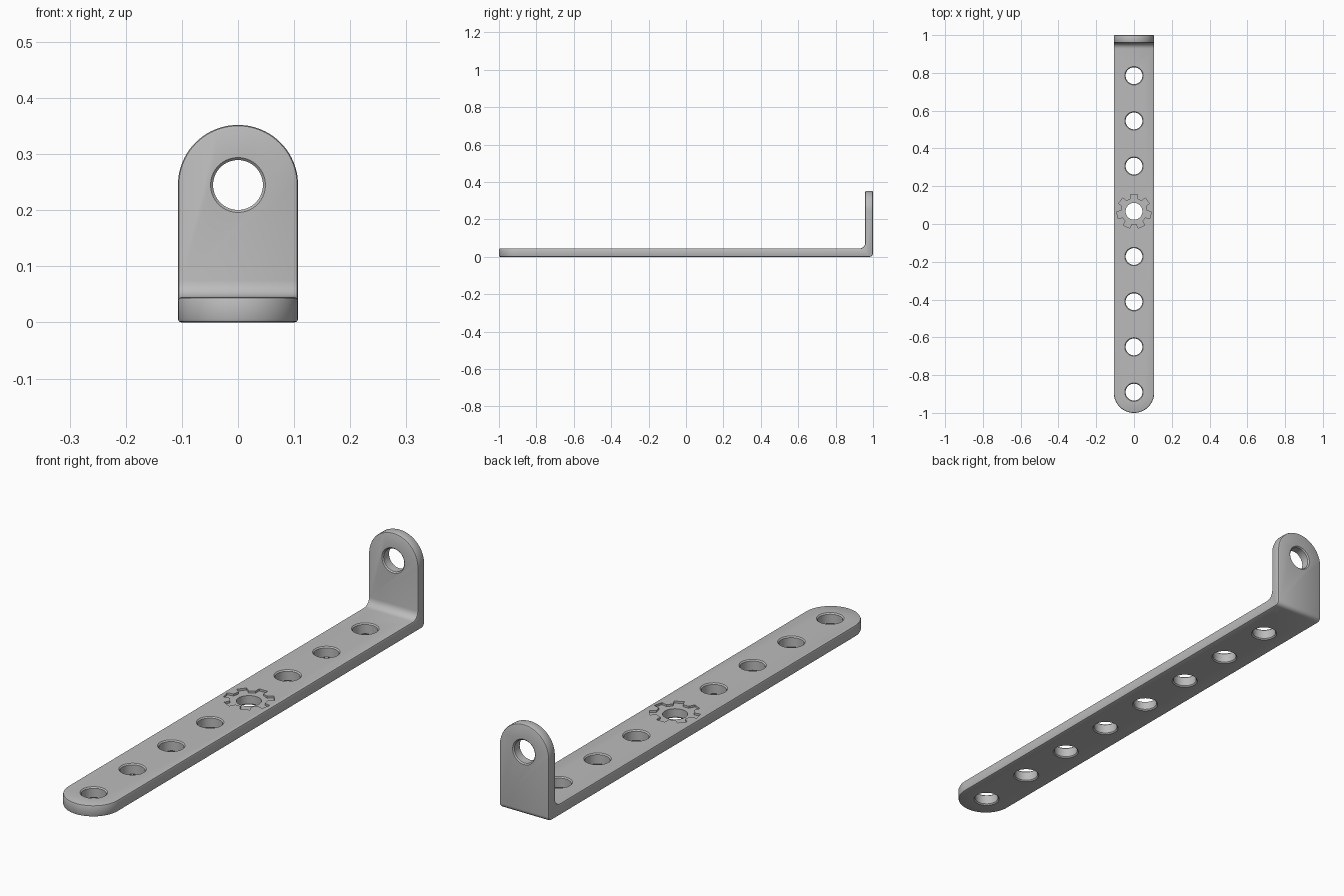
import bpy, bmesh
from math import pi, sin, cos, radians
from mathutils import Vector, Matrix

W, T, UP_T, TOP = 0.107, 0.045, 0.042, 0.352   # half width, thicknesses, height
THROUGH, RIM, CHAMFER = 0.0445, 0.049, 0.006   # hole sizes

if "Cube" in bpy.data.objects:
    bpy.data.objects.remove(bpy.data.objects["Cube"])

steel = bpy.data.materials.new("grey steel")
steel.use_nodes = True
grey = (0.5, 0.5, 0.5, 1)
steel.diffuse_color = grey
steel.node_tree.nodes["Principled BSDF"].inputs["Base Color"].default_value = grey


def finish(bm, name):
    bmesh.ops.recalc_face_normals(bm, faces=bm.faces[:])
    mesh = bpy.data.meshes.new(name)
    bm.to_mesh(mesh)
    bm.free()
    mesh.materials.append(steel)
    obj = bpy.data.objects.new(name, mesh)
    bpy.context.scene.collection.objects.link(obj)
    return obj


def prism(points, direction):
    """Closed outline extruded along a direction."""
    bm = bmesh.new()
    face = bm.faces.new([bm.verts.new(p) for p in points])
    new = bmesh.ops.extrude_face_region(bm, geom=[face])["geom"]
    bmesh.ops.translate(bm, vec=direction, verts=[v for v in new if isinstance(v, bmesh.types.BMVert)])
    bmesh.ops.recalc_face_normals(bm, faces=bm.faces[:])
    return bm


def bevel(bm, edges, offset, segments):
    bmesh.ops.bevel(bm, geom=edges, offset=offset, segments=segments, profile=0.5,
                    affect='EDGES', clamp_overlap=False)


def at(edge, test):
    return all(test(v.co) for v in edge.verts)


# Bent bar: L profile, softened bend, round ends, eased rim
inner = 1 - UP_T
profile = [(-1, 0), (1, 0), (1, TOP), (inner, TOP), (inner, T), (-1, T)]
bm = prism([(-W, y, z) for y, z in profile], Vector((2 * W, 0, 0)))
across = [e for e in bm.edges if abs(e.verts[0].co.x - e.verts[1].co.x) > W]
inside = [e for e in across if at(e, lambda c: abs(c.y - inner) < 1e-4 and abs(c.z - T) < 1e-4)]
outside = [e for e in across if at(e, lambda c: c.y > 0.999 and c.z < 1e-4)]
bevel(bm, inside, 0.03, 6)
bevel(bm, [e for e in outside if e.is_valid], 0.018, 5)
ends = [e for e in bm.edges if abs(e.verts[0].co.x - e.verts[1].co.x) < 1e-5
        and (at(e, lambda c: c.y < -0.999) or at(e, lambda c: c.z > TOP - 1e-4))]
bevel(bm, ends, W - 0.0003, 20)
bm.normal_update()
bevel(bm, [e for e in bm.edges if e.calc_face_angle(0) > radians(40)], CHAMFER, 2)
bar = finish(bm, "bent_bar")


def cut(cutter):
    mod = bar.modifiers.new(cutter.name, 'BOOLEAN')
    mod.operation, mod.solver, mod.object = 'DIFFERENCE', 'EXACT', cutter
    bpy.context.view_layer.objects.active = bar
    bpy.ops.object.modifier_apply(modifier=mod.name)
    bpy.data.objects.remove(cutter)


def hole(name, thickness, place):
    """Round cutter that flares at both faces of the plate."""
    c, d = RIM - THROUGH, 0.01
    rings = [(RIM + d, -d), (RIM, 0), (THROUGH, c), (THROUGH, thickness - c),
             (RIM, thickness), (RIM + d, thickness + d)]
    # straight outside the plate, so that the rim stays exact
    rings[0], rings[-1] = (RIM, -d), (RIM, thickness + d)
    n = 40
    bm = bmesh.new()
    loops = [[bm.verts.new((r * cos(2 * pi * i / n), r * sin(2 * pi * i / n), z)) for i in range(n)]
             for r, z in rings]
    for a, b in zip(loops, loops[1:]):
        for i in range(n):
            j = (i + 1) % n
            bm.faces.new((a[i], a[j], b[j], b[i]))
    bm.faces.new(loops[0])
    bm.faces.new(loops[-1])
    bm.transform(place)
    obj = finish(bm, name)
    obj.hide_render = True
    cut(obj)


# Row of holes along the bar, and one in the upright
for k in range(8):
    hole("bar_hole", T, Matrix.Translation((0, -0.89 + k * 0.2393, 0)))
hole("upright_hole", UP_T, Matrix.Translation((0, 1, TOP - W)) @ Matrix.Rotation(pi / 2, 4, 'X'))

# Shallow gear-shaped recess around the middle hole
teeth, gear = 7, []
for k in range(teeth):
    for offset, r in ((-0.3, 0.068), (-0.22, 0.092), (0.22, 0.092), (0.3, 0.068)):
        a = pi / 2 + 2 * pi * (k + offset) / teeth
        gear.append((r * cos(a), 0.067 + r * sin(a), T - 0.008))
recess = finish(prism(gear, Vector((0, 0, 0.03))), "gear_recess")
recess.hide_render = True
cut(recess)

# Smooth shading with sharp edges kept
bpy.ops.object.select_all(action='DESELECT')
bar.select_set(True)
bpy.context.view_layer.objects.active = bar
bpy.ops.object.shade_smooth_by_angle(angle=radians(30))
